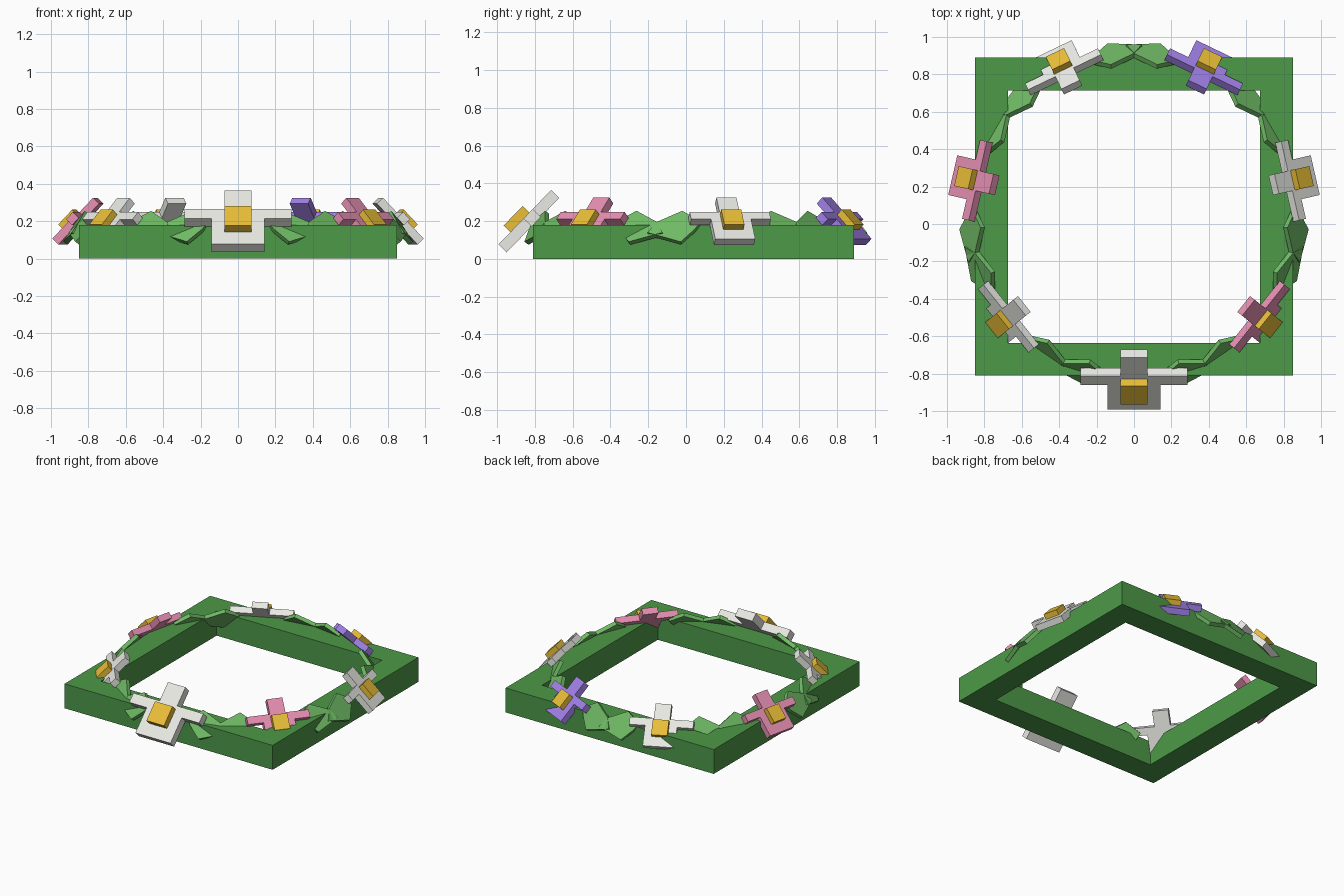
import bpy, bmesh
from math import sin, cos, radians
from mathutils import Matrix, Vector

if "Cube" in bpy.data.objects:
    bpy.data.objects.remove(bpy.data.objects["Cube"])

CY = 0.04  # centre of the frame and flower ring along y


def material(name, rgb):
    m = bpy.data.materials.new(name)
    m.diffuse_color = (*rgb, 1)
    m.use_nodes = True
    m.node_tree.nodes["Principled BSDF"].inputs["Base Color"].default_value = m.diffuse_color
    return m


GREEN = material("frame_green", (0.075, 0.32, 0.065))
LEAF = material("leaf_green", (0.16, 0.49, 0.13))
WHITE = material("petal_white", (0.82, 0.82, 0.78))
PINK = material("petal_pink", (0.80, 0.28, 0.45))
PURPLE = material("petal_purple", (0.36, 0.22, 0.80))
YELLOW = material("centre_yellow", (0.82, 0.52, 0.04))


def plate(name, outline, n0, n1, mat, matrix=Matrix()):
    """Flat outline extruded from n0 to n1 in its local frame."""
    bm = bmesh.new()
    face = bm.faces.new([bm.verts.new((x, y, n0)) for x, y in outline])
    ext = bmesh.ops.extrude_face_region(bm, geom=[face])
    verts = [v for v in ext["geom"] if isinstance(v, bmesh.types.BMVert)]
    bmesh.ops.translate(bm, vec=(0, 0, n1 - n0), verts=verts)
    bmesh.ops.recalc_face_normals(bm, faces=bm.faces)
    bm.transform(matrix)
    me = bpy.data.meshes.new(name)
    bm.to_mesh(me)
    bm.free()
    me.materials.append(mat)
    ob = bpy.data.objects.new(name, me)
    bpy.context.collection.objects.link(ob)
    return ob


def ring_matrix(angle, radius, z, tilt, scale=1.0):
    """Local x along the ring, y up the tilted plane, z facing outward and up."""
    a, t = radians(angle), radians(tilt)
    out, up = Vector((cos(a), sin(a), 0)), Vector((0, 0, 1))
    u = up * cos(t) - out * sin(t)
    n = out * cos(t) + up * sin(t)
    m = Matrix((u.cross(n), u, n)).transposed().to_4x4()
    pos = out * radius + Vector((0, CY, z))
    return Matrix.Translation(pos) @ m @ Matrix.Scale(scale, 4)


# square frame: ring of four mitred sides
bm = bmesh.new()
loops = []
for hx, hy, z in ((0.85, 0.85, 0), (0.85, 0.85, 0.18), (0.675, 0.675, 0.18), (0.675, 0.675, 0)):
    loops.append([bm.verts.new((sx * hx, CY + sy * hy, z))
                  for sx, sy in ((-1, -1), (1, -1), (1, 1), (-1, 1))])
for k in range(4):
    a, b = loops[k], loops[(k + 1) % 4]
    for i in range(4):
        j = (i + 1) % 4
        bm.faces.new((a[i], a[j], b[j], b[i]))
bmesh.ops.recalc_face_normals(bm, faces=bm.faces)
me = bpy.data.meshes.new("frame")
bm.to_mesh(me)
bm.free()
me.materials.append(GREEN)
bpy.context.collection.objects.link(bpy.data.objects.new("frame", me))

# blocky flower outline: narrow top petal, thin side petals, wide lower petal
half = [(0.143, -0.2), (0.143, -0.01), (0.285, -0.01), (0.285, 0.06), (0.0715, 0.06), (0.0715, 0.2)]
petals = half + [(-x, y) for x, y in reversed(half)]
centre = [(-0.0715, -0.11), (0.0715, -0.11), (0.0715, 0.035), (-0.0715, 0.035)]
leaf = [(-0.10, 0.03), (-0.07, -0.02), (0, -0.10), (0.18, -0.04), (0.13, 0.03), (0.0, 0.10)]

# seven flowers round the ring, the front one larger, each with two leaves
colours = [WHITE, PINK, WHITE, PURPLE, WHITE, PINK, WHITE]
for i, mat in enumerate(colours):
    angle = -90 + i * 360 / 7
    m = ring_matrix(angle, 0.872, 0.2, 44, 1.0 if i == 0 else 0.76)
    plate(f"flower_petals_{i}", petals, -0.03, 0.03, mat, m)
    plate(f"flower_centre_{i}", centre, 0.0, 0.08, YELLOW, m)
    for side in (-1, 1):
        lm = ring_matrix(angle + side * 17, 0.868, 0.165, 35)
        plate(f"leaf_{i}_{'left' if side < 0 else 'right'}",
              [(side * x, y) for x, y in leaf], -0.014, 0.014, LEAF, lm)
